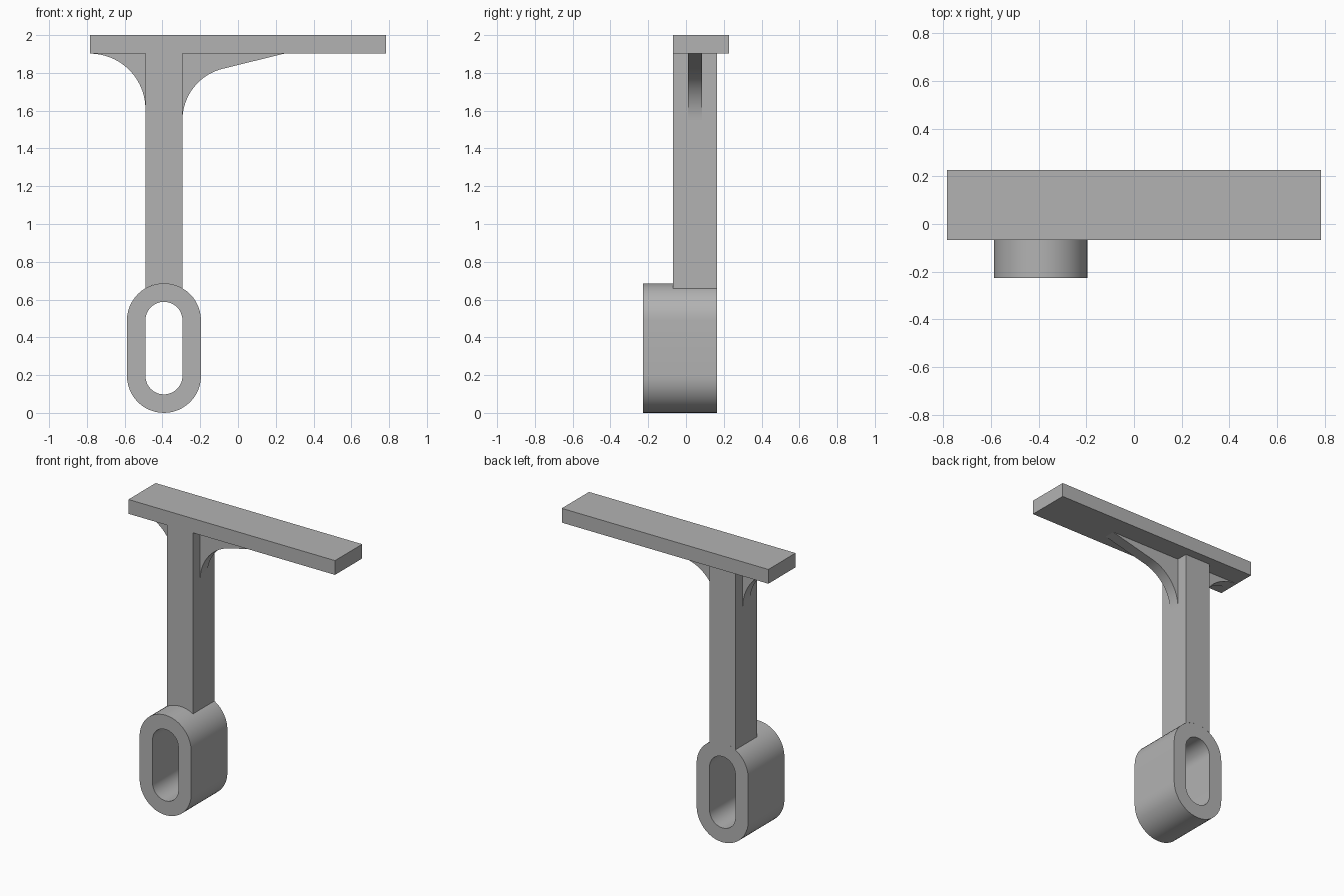
import bpy, bmesh
from math import cos, sin, radians

default = bpy.data.objects.get("Cube")
if default:
    bpy.data.objects.remove(default, do_unlink=True)

# Single matte grey
grey = bpy.data.materials.new("plain grey")
grey.use_nodes = True
colour = (0.45, 0.45, 0.45, 1)
grey.diffuse_color = colour
grey.node_tree.nodes["Principled BSDF"].inputs["Base Color"].default_value = colour

U = 0.098                      # basic wall thickness
CX = -4 * U                    # centre line of post and loop
FRONT, BACK = -0.068, 0.165    # post depth
TOP = 2 - U                    # underside of the plate
LOW, HIGH = 2 * U, 5 * U       # centres of the loop's round ends


def arc(cx, cz, r, start, end, steps=24):
    angles = [radians(start + (end - start) * i / steps) for i in range(steps + 1)]
    return [(cx + r * cos(a), cz + r * sin(a)) for a in angles]


def finish(name, bm):
    bmesh.ops.recalc_face_normals(bm, faces=bm.faces)
    mesh = bpy.data.meshes.new(name)
    bm.to_mesh(mesh)
    bm.free()
    mesh.materials.append(grey)
    obj = bpy.data.objects.new(name, mesh)
    bpy.context.collection.objects.link(obj)
    bpy.ops.object.select_all(action='DESELECT')
    obj.select_set(True)
    bpy.context.view_layer.objects.active = obj
    bpy.ops.object.shade_smooth_by_angle(angle=radians(30))


def prism(name, profile, y0, y1):
    """Extrude an XZ outline between two depths."""
    bm = bmesh.new()
    face = bm.faces.new([bm.verts.new((x, y0, z)) for x, z in profile])
    new = bmesh.ops.extrude_face_region(bm, geom=[face])["geom"]
    verts = [v for v in new if isinstance(v, bmesh.types.BMVert)]
    bmesh.ops.translate(bm, verts=verts, vec=(0, y1 - y0, 0))
    finish(name, bm)


def rectangle(x0, x1, z0, z1):
    return [(x0, z0), (x1, z0), (x1, z1), (x0, z1)]


def stadium(r):
    return arc(CX, HIGH, r, 0, 180) + arc(CX, LOW, r, 180, 360)


# Top plate
prism("top_plate", rectangle(-8 * U, 8 * U, TOP, 2), FRONT, 0.227)

# Post, its foot shaped to sit on the loop
prism("post", arc(CX, HIGH, 2 * U, 120, 60, 12) + [(CX + U, TOP), (CX - U, TOP)],
      FRONT, BACK)

# Oblong loop with a slot through it
bm = bmesh.new()
rings = [[bm.verts.new((x, y, z)) for x, z in stadium(r)]
         for r, y in ((2 * U, -0.227), (2 * U, BACK), (U, BACK), (U, -0.227))]
for a, b in zip(rings, rings[1:] + rings[:1]):
    for i in range(len(a)):
        j = (i + 1) % len(a)
        bm.faces.new((a[i], a[j], b[j], b[i]))
finish("slotted_loop", bm)

# Thin curved braces under the plate
R = 3 * U
prism("short_brace", arc(-8 * U, TOP - R, R, 90, 0) + [(CX - U, TOP)], 0.01, 0.085)
r = 0.28
prism("long_brace", arc(CX + U + r, 1.55, r, 180, 104.2) + [(0.245, TOP), (CX + U, TOP)],
      0.01, 0.085)
